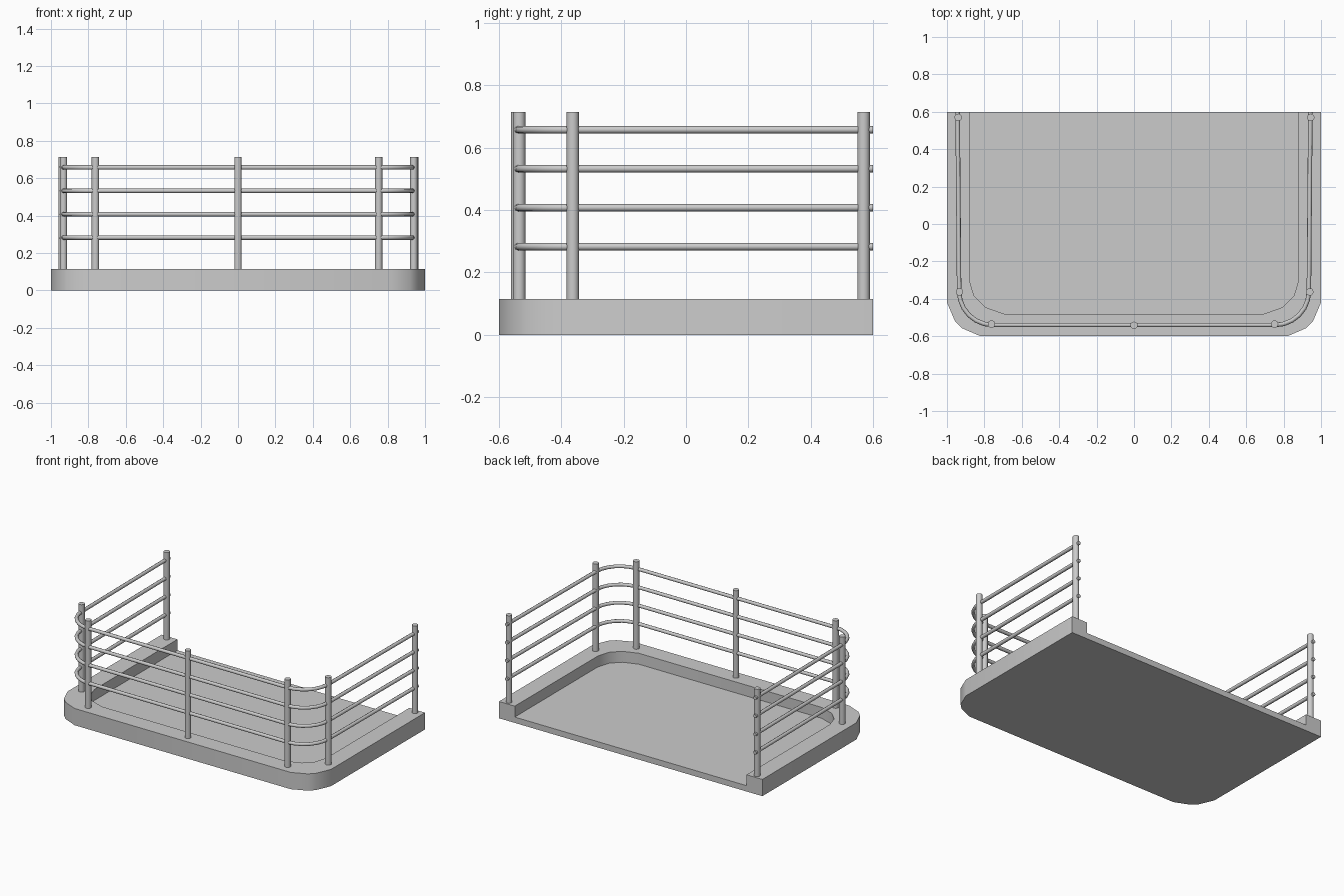
import bpy, bmesh
from math import sin, cos, pi, radians

if "Cube" in bpy.data.objects:
    bpy.data.objects.remove(bpy.data.objects["Cube"])

H, FLOOR = 0.115, 0.04


def finish(ob, angle):
    bpy.ops.object.select_all(action='DESELECT')
    ob.select_set(True)
    bpy.context.view_layer.objects.active = ob
    bpy.ops.object.shade_smooth_by_angle(angle=radians(angle))


def mirrored(half):
    """Left half outline (back to front) plus its mirror image."""
    return half + [(-x, y) for x, y in reversed(half)]


# Base tray: open at the back, rounded front corners, raised rim
outer = mirrored([(-1, 0.6), (-1, -0.42), (-0.957, -0.52), (-0.92, -0.557), (-0.82, -0.6)])
inner = mirrored([(-0.88, 0.6), (-0.88, -0.30), (-0.855, -0.385), (-0.795, -0.445), (-0.695, -0.48)])
bm = bmesh.new()
rows = [[bm.verts.new((x, y, z)) for x, y in pts]
        for pts, z in ((outer, 0), (outer, H), (inner, H), (inner, FLOOR))]
for a, b in zip(rows, rows[1:]):
    for k in range(len(a) - 1):
        bm.faces.new((a[k], a[k + 1], b[k + 1], b[k]))
bm.faces.new(rows[0])
bm.faces.new(rows[3])
bm.faces.new([r[0] for r in rows] + [r[-1] for r in reversed(rows)])
bmesh.ops.recalc_face_normals(bm, faces=bm.faces)
me = bpy.data.meshes.new("base_tray")
bm.to_mesh(me)
bm.free()
base = bpy.data.objects.new("base_tray", me)
bpy.context.collection.objects.link(base)
finish(base, 40)

# Railing posts
posts = [(-0.94, 0.57), (-0.933, -0.363), (-0.762, -0.535), (0, -0.542),
         (0.752, -0.535), (0.94, -0.363), (0.945, 0.57)]
for i, (x, y) in enumerate(posts):
    bpy.ops.mesh.primitive_cylinder_add(vertices=12, radius=0.02, depth=0.6,
                                        location=(x, y, H + 0.3))
    bpy.context.object.name = f"post_{i + 1}"
    finish(bpy.context.object, 40)

# Horizontal rails following the post line, with rounded corners
SEG = 6
arc = [(-0.755 - 0.18 * cos(k * pi / 2 / SEG), -0.36 - 0.18 * sin(k * pi / 2 / SEG))
       for k in range(SEG + 1)]
path = mirrored([(-0.943, 0.6)] + arc)
for i, z in enumerate((0.283, 0.408, 0.533, 0.658)):
    cu = bpy.data.curves.new(f"rail_{i + 1}", 'CURVE')
    cu.dimensions = '3D'
    cu.bevel_depth = 0.012
    cu.bevel_resolution = 2
    cu.use_fill_caps = True
    sp = cu.splines.new('POLY')
    sp.points.add(len(path) - 1)
    for p, (x, y) in zip(sp.points, path):
        p.co = (x, y, z, 1)
    ob = bpy.data.objects.new(f"rail_{i + 1}", cu)
    bpy.context.collection.objects.link(ob)
    bpy.ops.object.select_all(action='DESELECT')
    ob.select_set(True)
    bpy.context.view_layer.objects.active = ob
    bpy.ops.object.convert(target='MESH')
    finish(bpy.context.object, 50)
